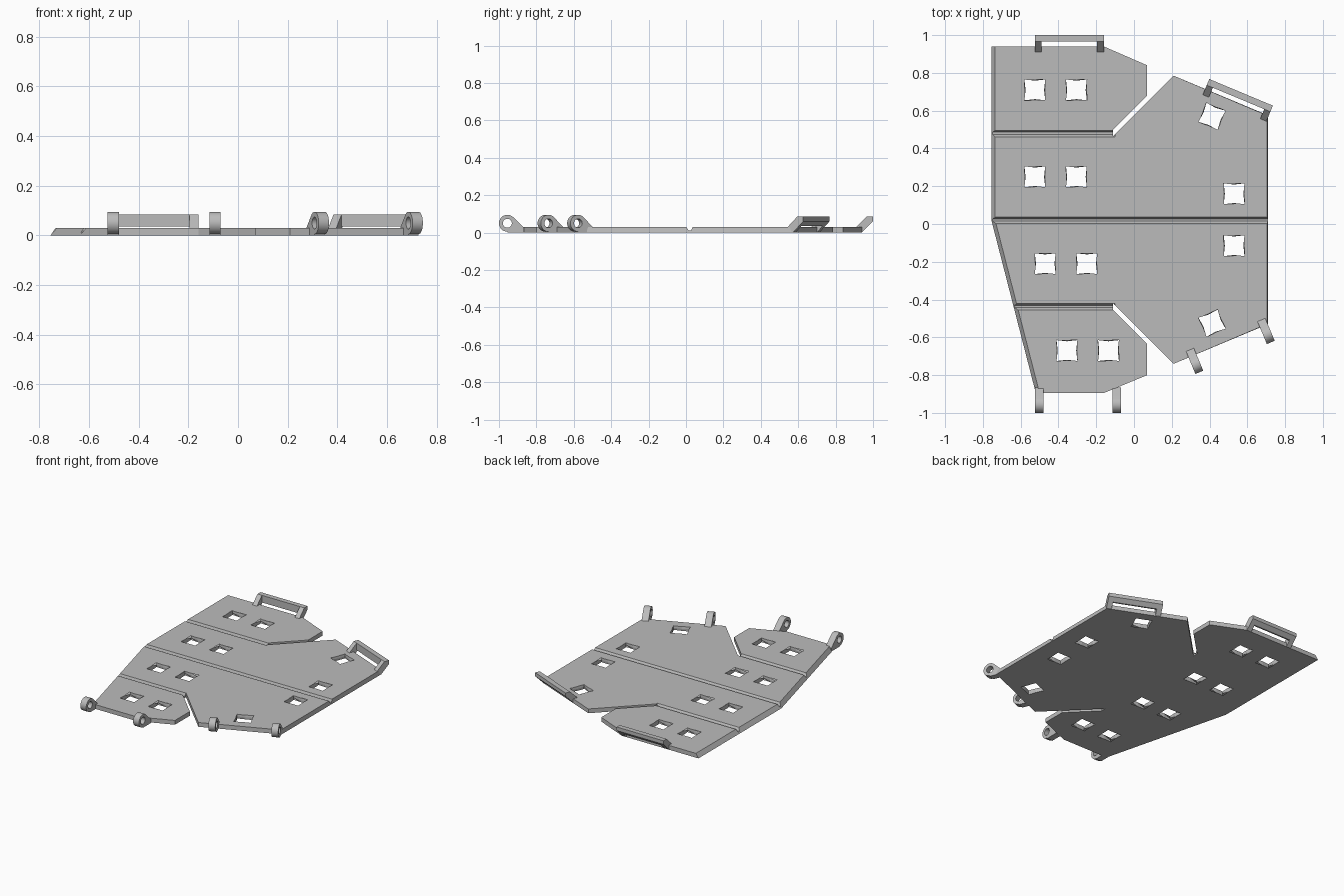
import bpy, bmesh
from math import radians, sin, cos, pi
from mathutils import Matrix, Vector

if "Cube" in bpy.data.objects:
    bpy.data.objects.remove(bpy.data.objects["Cube"])

grey = bpy.data.materials.new("plain grey")
grey.use_nodes = True
grey.diffuse_color = (0.5, 0.5, 0.5, 1)
grey.node_tree.nodes["Principled BSDF"].inputs["Base Color"].default_value = (0.5, 0.5, 0.5, 1)

THICK = 0.03
TURN = radians(22.7)


def loft(name, rings, matrix=Matrix()):
    """Solid through matching closed rings of 3D points."""
    bm = bmesh.new()
    loops = [[bm.verts.new(p) for p in ring] for ring in rings]
    n = len(loops[0])
    bm.faces.new(loops[0])
    bm.faces.new(loops[-1])
    for a, b in zip(loops, loops[1:]):
        for i in range(n):
            j = (i + 1) % n
            bm.faces.new((a[i], a[j], b[j], b[i]))
    bmesh.ops.recalc_face_normals(bm, faces=bm.faces)
    mesh = bpy.data.meshes.new(name)
    bm.to_mesh(mesh)
    bm.free()
    mesh.transform(matrix)
    mesh.materials.append(grey)
    obj = bpy.data.objects.new(name, mesh)
    bpy.context.collection.objects.link(obj)
    return obj


def prism(name, profile, x0, x1, matrix=Matrix()):
    """Extrude a (y, z) profile along x."""
    return loft(name, [[(x, y, z) for y, z in profile] for x in (x0, x1)], matrix)


def cut(target, cutter):
    mod = target.modifiers.new("cut", 'BOOLEAN')
    mod.operation = 'DIFFERENCE'
    mod.solver = 'EXACT'
    mod.object = cutter
    bpy.context.view_layer.objects.active = target
    bpy.ops.object.modifier_apply(modifier=mod.name)
    bpy.data.objects.remove(cutter)


def place(x, y, angle):
    return Matrix.Translation((x, y, 0)) @ Matrix.Rotation(angle, 4, 'Z')


# Folding plate: outline with two slanted slots, left side chamfered
right_side = [(-0.16, 0.94), (0.07, 0.84), (0.07, 0.68), (-0.11, 0.50),
              (-0.11, 0.465), (0.21, 0.785), (0.71, 0.575), (0.71, -0.53),
              (0.21, -0.74), (-0.11, -0.42), (-0.11, -0.455), (0.07, -0.635),
              (0.07, -0.80), (-0.16, -0.895)]
left_side = [(-0.52, -0.895), (-0.755, 0.02), (-0.755, 0.94)]
bottom = [(x, y, 0) for x, y in right_side + left_side]
top = [(x - (0.005 if x > 0.7 else 0), y, THICK) for x, y in right_side]
top += [(x + 0.02, y, THICK) for x, y in left_side]
plate = loft("folding_plate", [bottom, top])

# Fold grooves
for y, x_end in ((0.48, -0.11), (0.02, 0.8), (-0.438, -0.11)):
    groove = [(y - 0.022, 0.035), (y - 0.005, 0.01), (y + 0.007, 0.01), (y + 0.018, 0.035)]
    cut(plate, prism("groove_cutter", groove, -0.9, x_end + 0.01))

# Waisted square windows
windows = [(x, y, 0) for y, xs in ((0.71, (-0.525, -0.305)), (0.25, (-0.525, -0.305)),
                                   (-0.21, (-0.47, -0.25)), (-0.67, (-0.355, -0.135)),
                                   (0.16, (0.53,)), (-0.115, (0.53,))) for x in xs]
windows += [(0.413, 0.57, -TURN), (0.413, -0.525, TURN)]


def window_ring(z, bow):
    h, m = 0.055, 0.055 - bow
    return [(h, h, z), (0, m, z), (-h, h, z), (-m, 0, z),
            (-h, -h, z), (0, -m, z), (h, -h, z), (m, 0, z)]


for spot in windows:
    rings = [window_ring(-0.01, 0), window_ring(0.015, 0.006), window_ring(0.04, 0)]
    cut(plate, loft("window_cutter", rings, place(*spot)))

# Back handles: two sloped arms and a bar, origin at the outer edge
arm = [(-0.09, 0.03), (-0.035, 0.085), (0, 0.085), (0, 0.06), (-0.06, 0), (-0.09, 0)]
bar = [(-0.035, 0.085), (0, 0.085), (0, 0.06), (-0.025, 0.035), (-0.035, 0.035)]
for side, spot in (("right", (-0.3425, 1.0, 0)), ("left", (0.567, 0.697, -TURN))):
    m = place(*spot)
    prism(side + "_handle_inner_arm", arm, -0.1825, -0.1475, m)
    prism(side + "_handle_outer_arm", arm, 0.1475, 0.1825, m)
    prism(side + "_handle_bar", bar, -0.1475, 0.1475, m)


# Front hinge lugs: round eye with a sloped foot, origin at the outer tip
def circle(r, start, end, n):
    return [(0.045 + r * cos(start + (end - start) * i / n),
             0.05 + r * sin(start + (end - start) * i / n)) for i in range(n + 1)]


eye = circle(0.045, pi / 4, pi * 1.5, 20)
lug = eye + [(0.045, 0), (0.135, 0), (0.135, 0.024)]
hole = circle(0.024, 0, 2 * pi, 24)[:-1]
for side, spot in (("right", (-0.2975, -1.0, 0)), ("left", (0.535, -0.706, TURN))):
    m = place(*spot)
    for end, x in (("inner", -0.205), ("outer", 0.205)):
        obj = prism(f"{side}_{end}_hinge_lug", lug, x - 0.0225, x + 0.0225, m)
        cut(obj, prism("eye_cutter", hole, x - 0.1, x + 0.1, m))
        bpy.ops.object.select_all(action='DESELECT')
        obj.select_set(True)
        bpy.context.view_layer.objects.active = obj
        bpy.ops.object.shade_smooth_by_angle(angle=radians(30))
